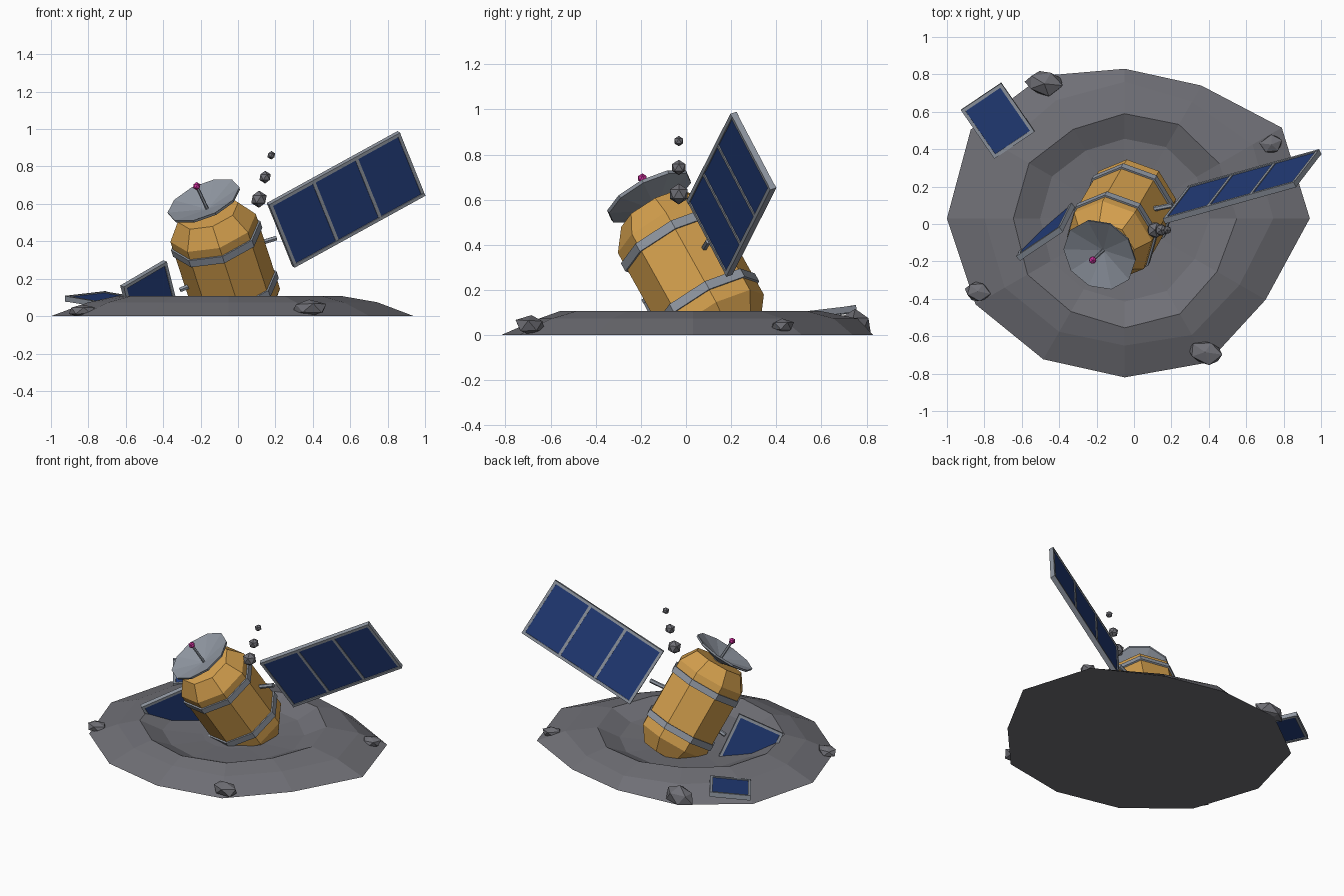
import bpy, bmesh, math, random
from mathutils import Vector, Matrix, Euler

if "Cube" in bpy.data.objects:
    bpy.data.objects.remove(bpy.data.objects["Cube"])

random.seed(4)


def material(name, rgb):
    m = bpy.data.materials.new(name)
    m.diffuse_color = (*rgb, 1)
    m.use_nodes = True
    m.node_tree.nodes["Principled BSDF"].inputs["Base Color"].default_value = m.diffuse_color
    return m


FOIL = material("gold_foil", (0.66, 0.35, 0.075))
BLUE = material("solar_blue", (0.016, 0.045, 0.19))
PINK = material("beacon_pink", (0.65, 0.03, 0.35))
ROCK = material("moon_rock", (0.16, 0.16, 0.18))
METAL = material("metal", (0.28, 0.31, 0.36))


def finish(name, bm, mat, clip=True):
    # everything is trimmed flat at ground level
    if clip:
        geom = bm.verts[:] + bm.edges[:] + bm.faces[:]
        cut = bmesh.ops.bisect_plane(bm, geom=geom, plane_co=(0, 0, 0.001),
                                     plane_no=(0, 0, 1), clear_inner=True)
        edges = [e for e in cut["geom_cut"] if isinstance(e, bmesh.types.BMEdge)]
        if edges:
            bmesh.ops.holes_fill(bm, edges=edges)
    bmesh.ops.recalc_face_normals(bm, faces=bm.faces[:])
    me = bpy.data.meshes.new(name)
    bm.to_mesh(me)
    bm.free()
    me.materials.append(mat)
    ob = bpy.data.objects.new(name, me)
    bpy.context.collection.objects.link(ob)
    return ob


def loft(bm, rings, closed=False):
    # skin a list of vertex rings; cap the ends unless it loops round
    rs = [[bm.verts.new(p) for p in r] for r in rings]
    n = len(rs[0])
    pairs = list(zip(rs, rs[1:])) + ([(rs[-1], rs[0])] if closed else [])
    for a, b in pairs:
        for i in range(n):
            j = (i + 1) % n
            bm.faces.new((a[i], a[j], b[j], b[i]))
    if not closed:
        bm.faces.new(rs[0])
        bm.faces.new(rs[-1])


def circle(r, z, n):
    return [Vector((r * math.cos(2 * math.pi * i / n),
                    r * math.sin(2 * math.pi * i / n), z)) for i in range(n)]


def lathe(name, profile, n, mat, matrix, closed=False):
    bm = bmesh.new()
    loft(bm, [circle(r, z, n) for r, z in profile], closed)
    bm.transform(matrix)
    return finish(name, bm, mat)


def rod(name, a, b, r, mat):
    a, b = Vector(a), Vector(b)
    d = b - a
    m = Matrix.Translation(a) @ d.to_track_quat("Z", "Y").to_matrix().to_4x4()
    return lathe(name, [(r, 0), (r, d.length)], 6, mat, m)


def box(bm, lo, hi, frame):
    lo, hi = Vector(lo), Vector(hi)
    size = Matrix.Diagonal((*(hi - lo), 1))
    bmesh.ops.create_cube(bm, size=1, matrix=frame @ Matrix.Translation((lo + hi) / 2) @ size)


def solar_panel(name, corner, u, v, cells, bar=0.018, thick=0.032):
    # frame with cross bars, plus a thinner blue slab in every bay
    u, v = Vector(u), Vector(v)
    L, W = u.length, v.length
    x = u.normalized()
    z = x.cross(v).normalized()
    y = z.cross(x)
    m = Matrix((x, y, z)).transposed().to_4x4()
    m.translation = Vector(corner)
    h = thick / 2
    fb, cb = bmesh.new(), bmesh.new()
    for y0 in (0, W - bar):
        box(fb, (0, y0, -h), (L, y0 + bar, h), m)
    step = (L - bar) / cells
    for i in range(cells + 1):
        box(fb, (i * step, bar, -h * 0.9), (i * step + bar, W - bar, h * 0.9), m)
    for i in range(cells):
        box(cb, (i * step + bar, bar, -h * 0.6), ((i + 1) * step, W - bar, h * 0.6), m)
    finish(name + "_frame", fb, METAL)
    finish(name + "_cells", cb, BLUE)


# Crater mound: twelve-sided irregular rings around an off-centre bowl
outer = [.99, .97, .82, .80, .88, .95, .95, .92, .87, .85, .89, .87]
middle = [.795, .79, .72, .73, .73, .76, .75, .74, .70, .68, .72, .71]
rim = [.60, .585, .58, .56, .55, .59, .595, .60, .575, .585, .59, .57]


def crater_ring(radii, z):
    return [Vector((-0.05 + r * math.cos(i * math.pi / 6),
                    0.03 + r * math.sin(i * math.pi / 6), z)) for i, r in enumerate(radii)]


bm = bmesh.new()
loft(bm, [crater_ring(outer, 0), crater_ring(middle, 0.074), crater_ring(rim, 0.108),
          crater_ring([r * 0.76 for r in rim], 0.045), crater_ring([0.2] * 12, 0.028)])
finish("crater", bm, ROCK, clip=False)

# Tilted octagonal body with its two bands
tilt = Euler((math.radians(28), math.radians(-18), 0)).to_matrix().to_4x4()
body = Matrix.Translation((-0.11, -0.05, 0.4)) @ tilt
lathe("satellite_body", [(.17, -.49), (.24, -.39), (.24, .085), (.17, .185)], 8, FOIL, body)
for name, t in (("upper_band", 0.015), ("lower_band", -0.305)):
    lathe(name, [(.225, t - .021), (.251, t - .021), (.251, t + .021), (.225, t + .021)],
          8, METAL, body, closed=True)

# Dish, feed mast and beacon
normal = Vector((-0.36, -0.43, 0.83)).normalized()
hub = Vector((-0.165, -0.142, 0.575))
dish = Matrix.Translation(hub) @ normal.to_track_quat("Z", "Y").to_matrix().to_4x4()
lathe("antenna_dish", [(.012, -.022), (.203, .04), (.206, .055), (.012, .0)], 10, METAL, dish)
tip = Vector((-0.221, -0.193, 0.695))
rod("dish_support", hub - normal * 0.06, hub, 0.035, METAL)
rod("feed_mast", hub - normal * 0.01, tip, 0.009, METAL)


def stone(name, loc, size, jitter, mat, angle=0):
    bm = bmesh.new()
    bmesh.ops.create_icosphere(bm, subdivisions=1, radius=1)
    for v in bm.verts:
        v.co *= 1 + random.uniform(-jitter, jitter)
    bm.transform(Matrix.Translation(loc) @ Matrix.Rotation(angle, 4, "Z")
                 @ Matrix.Diagonal((*size, 1)))
    finish(name, bm, mat)


stone("beacon", tip, (.022,) * 3, 0, PINK)

# Solar wings: one intact, one buried, one piece thrown clear
solar_panel("right_wing", (.16, .015, .6), (.70, .195, .385), (.13, .175, -.34), 3)
solar_panel("buried_wing", (-.39, -.03, .295), (-.23, -.155, -.135), (.13, .20, -.31), 1)
solar_panel("loose_panel", (-.71, .755, .118), (-.215, -.145, -.025), (.185, -.255, -.03), 1)
rod("right_boom", (.05, .07, .37), (.205, .1, .417), .014, METAL)
rod("left_boom", (-.19, .02, .19), (-.31, .01, .14), .014, METAL)

# Rocks round the crater and floating debris
rocks = [((-.48, .75, .045), (.105, .07, .065), -.1),
         ((.735, .425, .04), (.068, .052, .036), .4),
         ((-.835, -.36, .03), (.072, .056, .036), -.2),
         ((.38, -.685, .042), (.10, .068, .05), -.15)]
for i, (loc, size, angle) in enumerate(rocks):
    stone(f"rock_{i + 1}", loc, size, 0.14, ROCK, angle)
for i, (x, z, r) in enumerate([(.112, .625, .046), (.145, .743, .034), (.178, .86, .023)]):
    stone(f"debris_{i + 1}", (x, -.032, z), (r, r, r), 0, ROCK)
